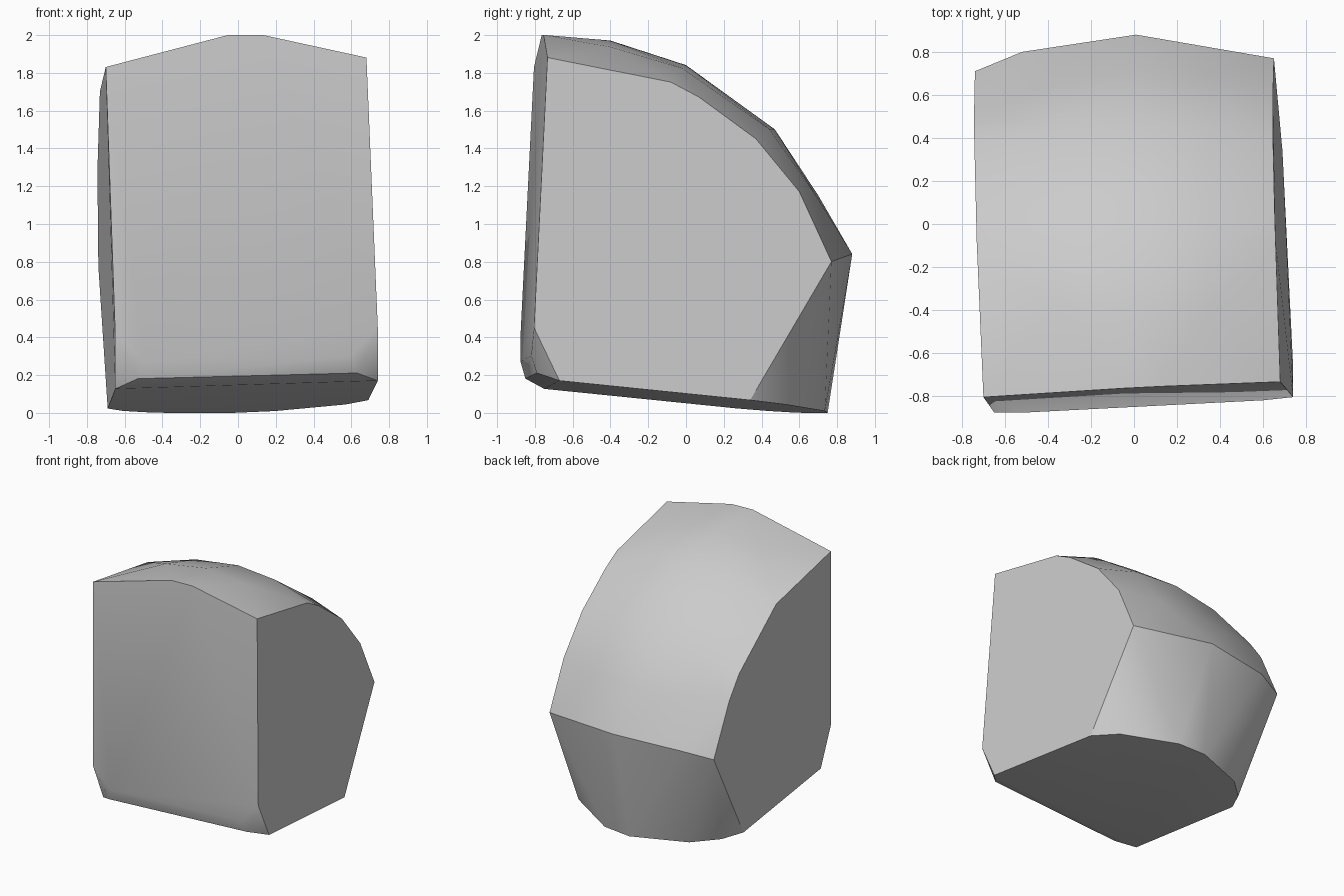
import bpy
import bmesh
import math
from mathutils import Vector

cube = bpy.data.objects.get("Cube")
if cube:
    bpy.data.objects.remove(cube, do_unlink=True)


# Slightly tilted planes that the flat sides lie on
def left(y, z):
    return Vector((0.717 - 0.049 * y - 0.036 * z, y, z))


def right(y, z):
    return Vector((-0.679 - 0.049 * y - 0.033 * z, y, z))


def front(x, z):
    return Vector((x, -0.865 + 0.05 * x + 0.052 * z, z))


def bottom(x, y):
    return Vector((x, y, 0.075 + 0.037 * x - 0.1 * y))


def arch(a, mid, b, steps=(-0.5, 0, 0.5)):
    """Bulged row of points running from side a over mid to side b."""
    mid = Vector((0, *mid))
    centre = (a + b) / 2
    bulge = mid - centre
    return [centre + (b - a) / 2 * t + bulge * (1 - t * t) for t in steps]


points = []

# Left and right cut sides
left_arc = [(-0.08, 1.75), (0.07, 1.67), (0.37, 1.45), (0.6, 1.17), (0.77, 0.8)]
right_arc = [(-0.08, 1.70), (0.40, 1.335), (0.525, 1.165), (0.71, 0.776)]
points += [left(*p) for p in left_arc]
points += [right(*p) for p in right_arc]

# Flat front with a peaked top edge
points += [front(*p) for p in [(-0.70, 1.83), (-0.05, 2.0), (0.13, 2.0), (0.68, 1.88),
                               (0.74, 0.45), (0.60, 0.30), (-0.50, 0.27), (-0.65, 0.42)]]

# Rounded lower front edge
points += [Vector((0.63, -0.79, 0.21)), Vector((-0.53, -0.85, 0.18))]

# Flat underside with a curved back
points += [bottom(*p) for p in [(0.74, -0.67), (-0.65, -0.75), (0.69, 0.34), (0.57, 0.525),
                                (0.195, 0.735), (-0.03, 0.75), (-0.44, 0.59),
                                (-0.61, 0.43), (-0.69, 0.27)]]

# Domed top and back
points += arch(left(-0.4, 1.81), (-0.4, 1.97), right(-0.4, 1.76))
points += arch(left(-0.08, 1.75), (0.0, 1.84), right(-0.08, 1.70))
points += arch(left(0.37, 1.45), (0.47, 1.5), right(0.40, 1.335))
points += arch(left(0.6, 1.17), (0.70, 1.15), right(0.525, 1.165))

# Back ridge
points += [Vector((0.01, 0.88, 0.84)), Vector((-0.52, 0.80, 0.82))]

# Wrap the points in a solid and merge the flat areas
bm = bmesh.new()
for p in points:
    bm.verts.new(p)
hull = bmesh.ops.convex_hull(bm, input=bm.verts)
loose = {g for g in hull["geom_interior"] + hull["geom_unused"]
         if isinstance(g, bmesh.types.BMVert)}
bmesh.ops.delete(bm, geom=list(loose), context="VERTS")
bmesh.ops.dissolve_limit(bm, angle_limit=math.radians(2.5), verts=bm.verts, edges=bm.edges)
bmesh.ops.recalc_face_normals(bm, faces=bm.faces)

# Rest on the ground
low = min(v.co.z for v in bm.verts)
bmesh.ops.translate(bm, verts=bm.verts, vec=(0, 0, -low))

mesh = bpy.data.meshes.new("rock_chunk")
bm.to_mesh(mesh)
bm.free()
rock = bpy.data.objects.new("rock_chunk", mesh)
bpy.context.collection.objects.link(rock)

# Plain stone colour
stone = bpy.data.materials.new("stone_grey")
stone.use_nodes = True
colour = (0.6, 0.6, 0.6, 1)
stone.diffuse_color = colour
stone.node_tree.nodes["Principled BSDF"].inputs["Base Color"].default_value = colour
mesh.materials.append(stone)

bpy.ops.object.select_all(action="DESELECT")
rock.select_set(True)
bpy.context.view_layer.objects.active = rock
bpy.ops.object.shade_smooth_by_angle(angle=math.radians(30))
